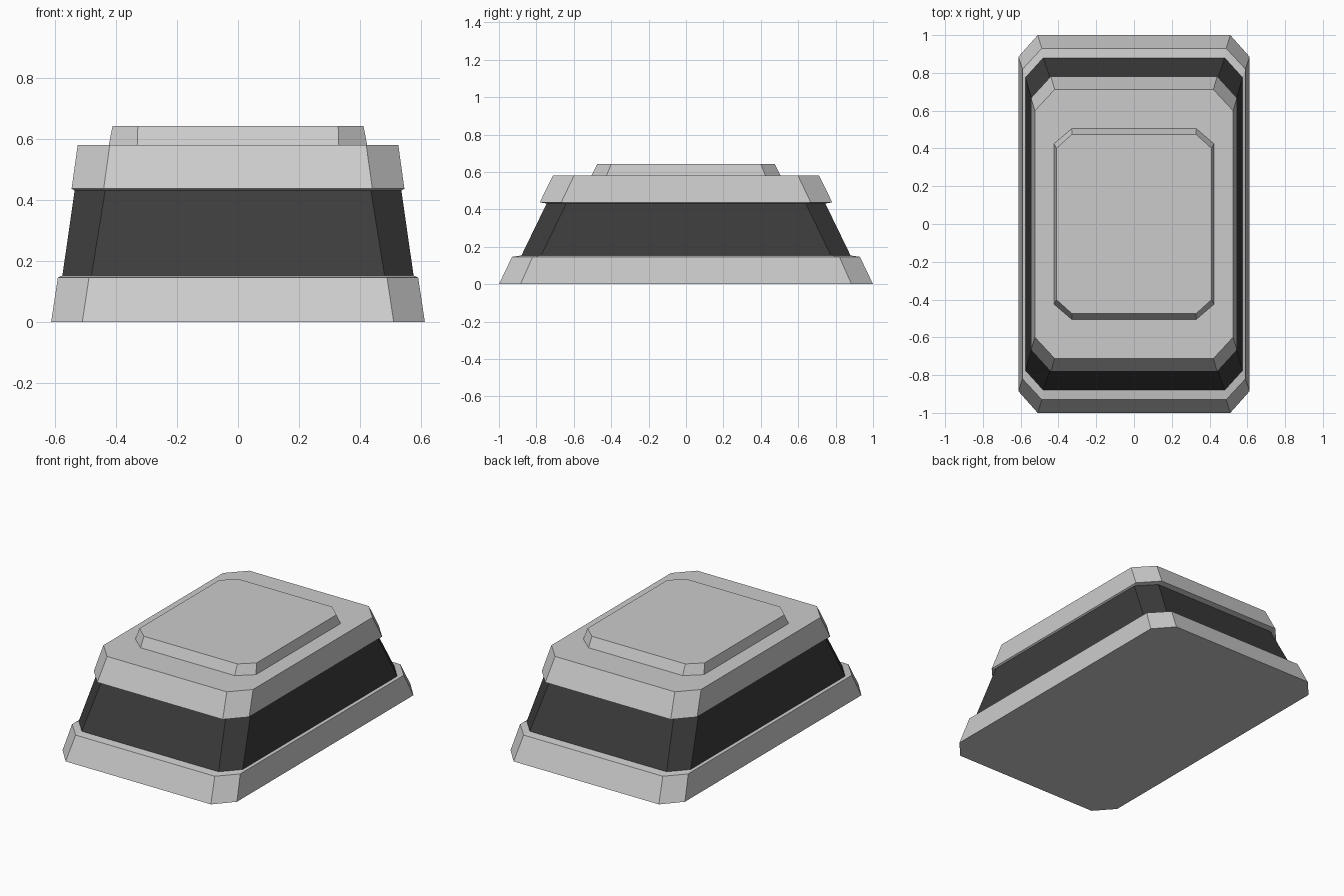
import bpy, bmesh

if "Cube" in bpy.data.objects:
    bpy.data.objects.remove(bpy.data.objects["Cube"])


def loft(name, rings, bottom=False, top=False, mat=None):
    """Skin stacked chamfered rectangles: (half x, half y, chamfer x, chamfer y, z)."""
    bm = bmesh.new()
    loops = []
    for hx, hy, cx, cy, z in rings:
        quarter = [(hx, hy - cy), (hx - cx, hy)]
        pts = quarter + [(-x, y) for x, y in reversed(quarter)]
        pts += [(-x, -y) for x, y in pts]
        loops.append([bm.verts.new((x, y, z)) for x, y in pts])
    for a, b in zip(loops, loops[1:]):
        for i in range(8):
            j = (i + 1) % 8
            bm.faces.new((a[i], a[j], b[j], b[i]))
    if bottom:
        bm.faces.new(loops[0][::-1])
    if top:
        bm.faces.new(loops[-1])
    me = bpy.data.meshes.new(name)
    bm.to_mesh(me)
    bm.free()
    ob = bpy.data.objects.new(name, me)
    bpy.context.collection.objects.link(ob)
    if mat:
        me.materials.append(mat)
    return ob


dark = bpy.data.materials.new("dark_band")
dark.diffuse_color = (0.045, 0.045, 0.045, 1)
dark.use_nodes = True
dark.node_tree.nodes["Principled BSDF"].inputs["Base Color"].default_value = dark.diffuse_color

# Rings where neighbouring parts meet
band_low = (0.575, 0.88, 0.095, 0.105, 0.153)
band_high = (0.535, 0.745, 0.10, 0.105, 0.431)
cap_low = (0.423, 0.505, 0.093, 0.08, 0.58)

# Base plinth with narrow ledge
loft("base_plinth", [(0.612, 1.0, 0.102, 0.115, 0.0),
                     (0.59, 0.93, 0.102, 0.11, 0.146), band_low], bottom=True)
# Recessed dark band
loft("recessed_band", [band_low, band_high], mat=dark)
# Upper tier with overhanging lip and flat top around the cap
loft("upper_tier", [band_high, (0.545, 0.782, 0.105, 0.115, 0.437),
                    (0.525, 0.712, 0.105, 0.113, 0.58), cap_low])
# Raised top plate
loft("top_plate", [cap_low, (0.411, 0.475, 0.083, 0.075, 0.642)], top=True)
